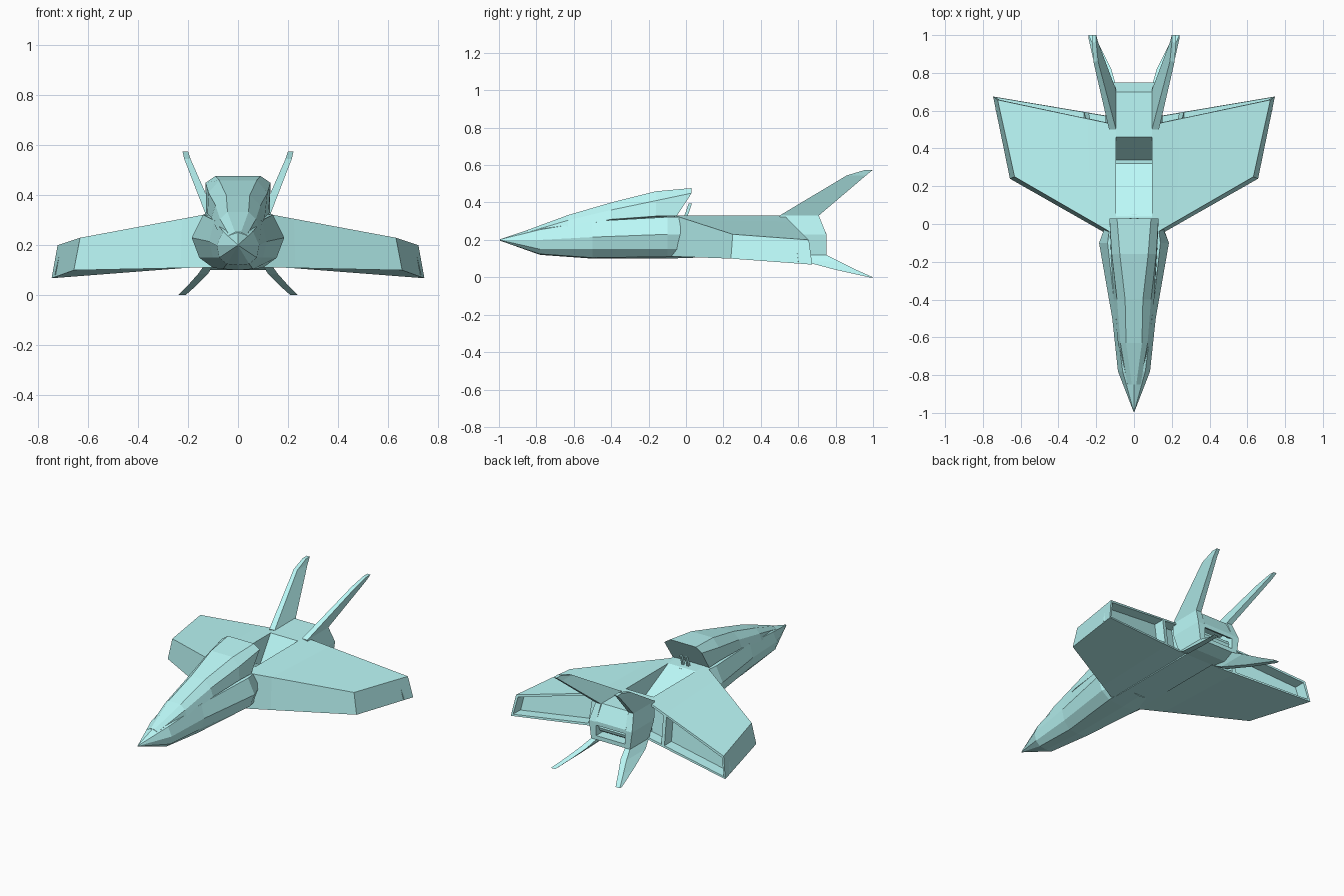
import bpy, bmesh
from mathutils import Vector

if "Cube" in bpy.data.objects:
    bpy.data.objects.remove(bpy.data.objects["Cube"])

mat = bpy.data.materials.new("aqua_paint")
mat.diffuse_color = (0.5, 0.95, 0.94, 1)
mat.use_nodes = True
mat.node_tree.nodes["Principled BSDF"].inputs["Base Color"].default_value = mat.diffuse_color


def finish(name, bm, mirror=False):
    bmesh.ops.remove_doubles(bm, verts=bm.verts, dist=1e-4)
    bmesh.ops.recalc_face_normals(bm, faces=bm.faces)
    me = bpy.data.meshes.new(name)
    bm.to_mesh(me)
    bm.free()
    me.materials.append(mat)
    ob = bpy.data.objects.new(name, me)
    bpy.context.collection.objects.link(ob)
    if mirror:
        ob.modifiers.new("Mirror", 'MIRROR').use_mirror_merge = False
    return ob


def loft_bm(rings):
    bm = bmesh.new()
    vs = [[bm.verts.new(p) for p in r] for r in rings]
    n = len(vs[0])
    for a, b in zip(vs, vs[1:]):
        for i in range(n):
            j = (i + 1) % n
            bm.faces.new((a[i], a[j], b[j], b[i]))
    bm.faces.new(vs[0])
    bm.faces.new(vs[-1])
    return bm


def full_ring(half):
    """Complete a half section of (x, y, z) points about x = 0."""
    return half + [(-x, y, z) for x, y, z in reversed(half) if x > 0]


def slab(name, profile, w):
    """Extrude a (y, z) profile across x."""
    return finish(name, loft_bm([[(x, y, z) for y, z in profile] for x in (-w, w)]))


# forward fuselage with pointed nose
sections = [
    (-0.995, [(0, .196), (.001, .197), (.002, .199), (.002, .2), (.001, .202), (0, .203)]),
    (-0.78, [(0, .12), (.045, .125), (.075, .15), (.085, .2), (.06, .255), (0, .275)]),
    (-0.5, [(0, .1), (.06, .105), (.1, .15), (.115, .215), (.095, .3), (0, .32)]),
    (-0.1, [(0, .1), (.1, .11), (.155, .15), (.185, .23), (.14, .322), (0, .326)]),
    (0.05, [(0, .105), (.1, .115), (.12, .15), (.13, .23), (.12, .322), (0, .326)]),
]
finish("fuselage", loft_bm([full_ring([(x, y, z) for x, z in h]) for y, h in sections]))

# canopy with undercut rear
canopy = [
    [(0, -.85, .21), (.035, -.85, .22), (.035, -.85, .24), (.012, -.85, .252)],
    [(0, -.63, .25), (.085, -.63, .265), (.072, -.63, .305), (.042, -.63, .333)],
    [(0, -.4, .29), (.107, -.4, .31), (.09, -.4, .36), (.047, -.4, .4)],
    [(0, -.16, .32), (.122, -.16, .327), (.118, -.16, .41), (.075, -.16, .46)],
    [(0, -.05, .327), (.127, -.05, .327), (.13, .03, .45), (.09, .03, .477)],
]
finish("canopy", loft_bm([full_ring(r) for r in canopy]))

# small struts behind the canopy
bm = loft_bm([[(x, y + (z - .32) * .35, z) for x, y in
               ((.012, -.012), (.024, -.012), (.024, .006), (.012, .006))] for z in (.32, .395)])
finish("canopy_strut", bm, True)

# centre body with a sunken bay in its deck
slab("centre_body", [(-.05, .11), (-.05, .33), (.04, .33), (.32, .19), (.34, .15), (.46, .33),
                     (.68, .33), (.68, .26), (.6, .26), (.6, .11)], .095)

# thick wings with recessed trailing-edge pockets
root = [(.095, -.08, .112), (.095, -.06, .33), (.095, .525, .33), (.095, .565, .118)]
tip = [(.657, .24, .1), (.632, .25, .23), (.722, .657, .2), (.746, .675, .068)]
mid = [Vector(a).lerp(Vector(b), .24) for a, b in zip(root, tip)]
bm = loft_bm([root, mid, tip])
bmesh.ops.recalc_face_normals(bm, faces=bm.faces)
back = [f for f in bm.faces if f.normal.y > .7]
bmesh.ops.inset_individual(bm, faces=back, thickness=.018, depth=0)
for f in back:
    move = list({v for v in f.verts})
    bmesh.ops.translate(bm, verts=bmesh.ops.extrude_discrete_faces(bm, faces=[f])["faces"][0].verts[:],
                        vec=(0, -.07, 0))
finish("wing", bm, True)

# tail plates: upper fin, body side and lower fin in one bent plate
# stations: z, inner x, outer x, front y, back y
stations = [
    (.575, .2, .222, .96, 1.0), (.545, .19, .215, .86, .963), (.33, .095, .132, .5, .71),
    (.23, .1, .15, .53, .75), (.12, .1, .135, .56, .75), (.085, .12, .16, .63, .82),
    (.04, .165, .2, .8, .91), (0, .21, .24, .98, 1.0),
]
finish("tail_fin", loft_bm([[(a, f, z), (b, f, z), (b, k, z), (a, k, z)]
                            for z, a, b, f, k in stations]), True)

# exhaust frame: top and bottom lips with a cross roller inside
slab("exhaust_top", [(.66, .33), (.7, .33), (.75, .235), (.75, .21), (.72, .225), (.66, .28)], .105)
slab("exhaust_bottom", [(.58, .11), (.67, .1), (.75, .12), (.75, .145), (.6, .145)], .115)
bpy.ops.mesh.primitive_cylinder_add(vertices=10, radius=.032, depth=.2,
                                    location=(0, .69, .185), rotation=(0, 1.5708, 0))
roller = bpy.context.object
roller.name = "exhaust_roller"
roller.data.materials.append(mat)
